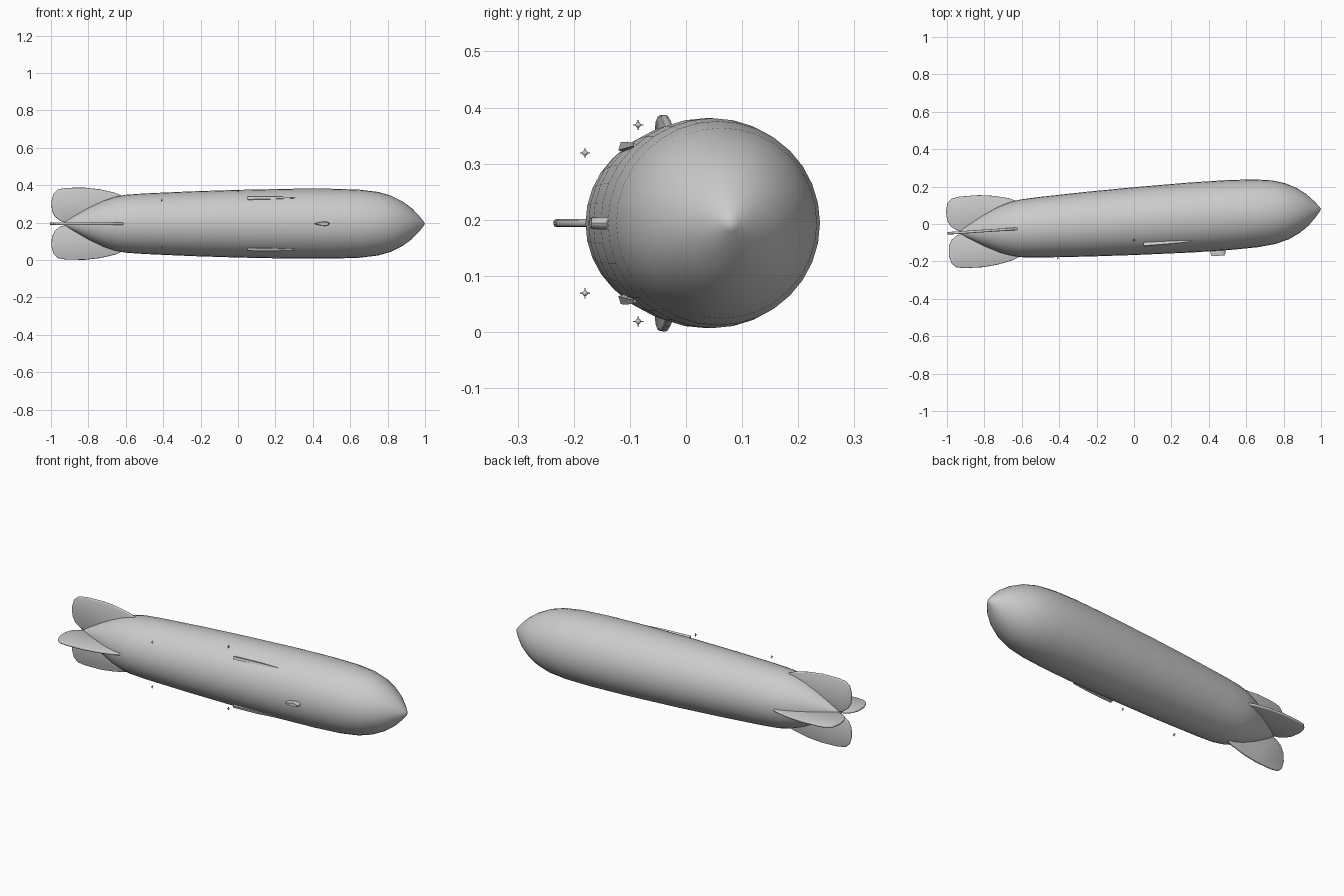
import bpy, bmesh, math
from mathutils import Matrix, Vector

cube = bpy.data.objects.get("Cube")
if cube:
    bpy.data.objects.remove(cube, do_unlink=True)

# The airship lies on its side, slightly yawed; parts are built along local X
FRAME = Matrix.Translation((0, 0.015, 0.194)) @ Matrix.Rotation(math.radians(3.72), 4, 'Z')

grey = bpy.data.materials.new("hull_grey")
grey.use_nodes = True
COLOUR = (0.6, 0.6, 0.6, 1)
grey.diffuse_color = COLOUR
grey.node_tree.nodes["Principled BSDF"].inputs["Base Color"].default_value = COLOUR


def finish(bm, name, local=Matrix(), smooth=True):
    bmesh.ops.recalc_face_normals(bm, faces=bm.faces)
    mesh = bpy.data.meshes.new(name)
    bm.to_mesh(mesh)
    bm.free()
    mesh.materials.append(grey)
    ob = bpy.data.objects.new(name, mesh)
    bpy.context.collection.objects.link(ob)
    ob.matrix_world = FRAME @ local
    if smooth:
        bpy.ops.object.select_all(action='DESELECT')
        ob.select_set(True)
        bpy.context.view_layer.objects.active = ob
        bpy.ops.object.shade_smooth_by_angle(angle=math.radians(35))
    return ob


def loft(sections):
    """Closed solid through rings of equal point count."""
    bm = bmesh.new()
    rings = [[bm.verts.new(p) for p in ring] for ring in sections]
    n = len(rings[0])
    for a, b in zip(rings, rings[1:]):
        for i in range(n):
            j = (i + 1) % n
            bm.faces.new((a[i], a[j], b[j], b[i]))
    bm.faces.new(rings[0])
    bm.faces.new(rings[-1])
    return bm


# Hull: lathe of (station, radius)
profile = [(-.94, 0), (-.925, .012), (-.88, .04), (-.8, .086), (-.72, .124),
           (-.66, .144), (-.6, .155), (-.5, .162), (-.25, .173), (0, .181),
           (.3, .187), (.5, .187), (.65, .182), (.75, .17), (.82, .15),
           (.88, .12), (.93, .084), (.97, .043), (.993, .015), (1.002, 0)]
bm = bmesh.new()
verts = [bm.verts.new((x, 0, r)) for x, r in profile]
edges = [bm.edges.new(pair) for pair in zip(verts, verts[1:])]
bmesh.ops.spin(bm, geom=verts + edges, cent=(0, 0, 0), axis=(1, 0, 0),
               angle=math.tau, steps=32, use_duplicate=False)
bmesh.ops.remove_doubles(bm, verts=bm.verts, dist=0.0001)
finish(bm, "hull")

# Four tail fins, each a rounded plate
outline = [(-.6, .14), (-.66, .166), (-.74, .184), (-.82, .193), (-.92, .192),
           (-.965, .184), (-.988, .162), (-1.0, .12), (-.997, .07),
           (-.98, .036), (-.95, .014), (-.9, 0)]
for k, name in enumerate(("left_side_fin", "lower_fin", "right_side_fin", "upper_fin")):
    bm = bmesh.new()
    bm.faces.new([bm.verts.new((x, 0, r)) for x, r in outline])
    fin = finish(bm, name, Matrix.Rotation(k * math.pi / 2, 4, 'X'))
    plate = fin.modifiers.new("thickness", 'SOLIDIFY')
    plate.thickness, plate.offset = 0.014, 0
    rim = fin.modifiers.new("rounded_rim", 'BEVEL')
    rim.width, rim.segments = 0.005, 2

# Gondola: teardrop plan, narrowing away from the hull
def teardrop(y, scale):
    ring = []
    for i in range(20):
        a = math.tau * i / 20
        width = 0.013 * math.sin(a) * (0.65 + 0.35 * math.cos(a))
        ring.append((0.437 + 0.04 * scale * math.cos(a), y, 1.2 * scale * width))
    return ring

finish(loft([teardrop(-.17, 1), teardrop(-.2, 1), teardrop(-.214, .85)]), "gondola")


# Engine fairings: tapering boxes sunk into the hull on both sides
def fairing_section(x, z, wide, tall, side):
    u = Vector((0, -math.cos(.3), side * math.sin(.3))) * wide / 2
    v = Vector((0, math.sin(.3), side * math.cos(.3))) * tall / 2
    c = Vector((x, -.126, side * z))
    return [c + u + v, c + u - v, c - u - v, c - u + v]

for side, label in ((1, "upper"), (-1, "lower")):
    finish(loft([fairing_section(.043, .134, .022, .015, side),
                 fairing_section(.2, .137, .016, .012, side),
                 fairing_section(.303, .139, .005, .005, side)]),
           label + "_engine_fairing", smooth=False)

    # Small free-standing pods with crossed blades
    for place, pos in (("mid", (-.006, -.1, .175)), ("rear", (-.42, -.168, .125))):
        bm = bmesh.new()
        bmesh.ops.create_icosphere(bm, subdivisions=2, radius=0.005)
        for size in ((.002, .018, .002), (.002, .002, .018)):
            bmesh.ops.create_cube(bm, size=1, matrix=Matrix.Diagonal((*size, 1)))
        finish(bm, label + "_" + place + "_pod",
               Matrix.Translation((pos[0], pos[1], side * pos[2])))
